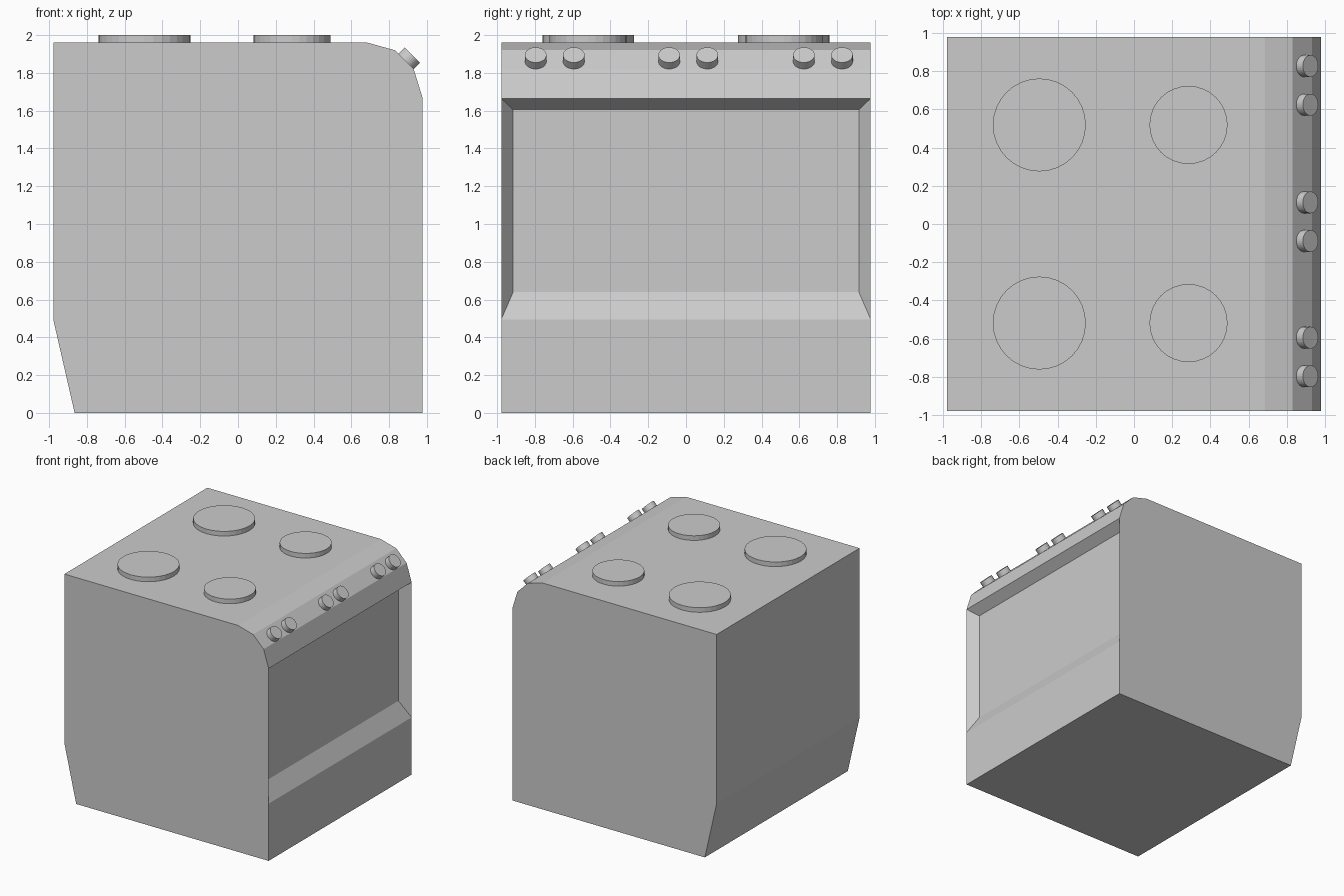
import bpy, bmesh
from math import radians
from mathutils import Vector

cube = bpy.data.objects.get("Cube")
if cube:
    bpy.data.objects.remove(cube, do_unlink=True)

HALF = 0.978          # half width of the cabinet
TOP = 1.96            # height of the hob surface

enamel = bpy.data.materials.new("light_grey_enamel")
enamel.use_nodes = True
enamel.diffuse_color = (0.6, 0.6, 0.6, 1)
enamel.node_tree.nodes["Principled BSDF"].inputs["Base Color"].default_value = (0.6, 0.6, 0.6, 1)


def disc(name, radius, depth, location, tilt=0):
    """Flat-sided round part, optionally leaning towards +x."""
    bpy.ops.mesh.primitive_cylinder_add(vertices=32, radius=radius, depth=depth,
                                        location=location, rotation=(0, radians(tilt), 0))
    obj = bpy.context.object
    obj.name = name
    obj.data.materials.append(enamel)
    return obj


# Cabinet: side profile (x, z) extruded across the width
profile = [(-0.865, 0), (HALF, 0), (HALF, 0.495), (HALF, 1.665), (0.93, 1.82),
           (0.83, 1.92), (0.685, TOP), (-HALF, TOP), (-HALF, 0.495)]
bm = bmesh.new()
side = bm.faces.new([bm.verts.new((x, -HALF, z)) for x, z in profile])
sweep = bmesh.ops.extrude_face_region(bm, geom=[side])
bmesh.ops.translate(bm, vec=(0, 2 * HALF, 0),
                    verts=[v for v in sweep["geom"] if isinstance(v, bmesh.types.BMVert)])
bmesh.ops.recalc_face_normals(bm, faces=bm.faces)

# Oven door: inset the door face, then push it back with bevelled surrounds
bm.faces.ensure_lookup_table()
door = max(bm.faces, key=lambda f: f.normal.x * (0.5 < f.calc_center_median().z < 1.6)
           if f.normal.x > 0.99 else -1)
bmesh.ops.inset_individual(bm, faces=[door], thickness=0.05)
for v in door.verts:
    v.co = Vector((HALF - 0.083,
                   0.915 if v.co.y > 0 else -0.915,
                   1.605 if v.co.z > 1 else 0.64))
mesh = bpy.data.meshes.new("cabinet")
bm.normal_update()
bm.to_mesh(mesh)
bm.free()
mesh.materials.append(enamel)
cabinet = bpy.data.objects.new("cabinet", mesh)
bpy.context.collection.objects.link(cabinet)

# Hotplates: large pair at the back, small pair at the front
for label, x, radius in (("large", -0.495, 0.243), ("small", 0.285, 0.204)):
    for hand, y in (("right", -0.518), ("left", 0.518)):
        disc(f"{label}_hotplate_{hand}", radius, 0.05, (x, y, TOP + 0.015))

# Control knobs: three pairs on the sloping panel
for pair, y in enumerate((-0.695, 0.012, 0.725)):
    for offset in (-0.101, 0.101):
        disc(f"control_knob_{pair + 1}", 0.057, 0.06, (0.902, y + offset, 1.874), 45)
